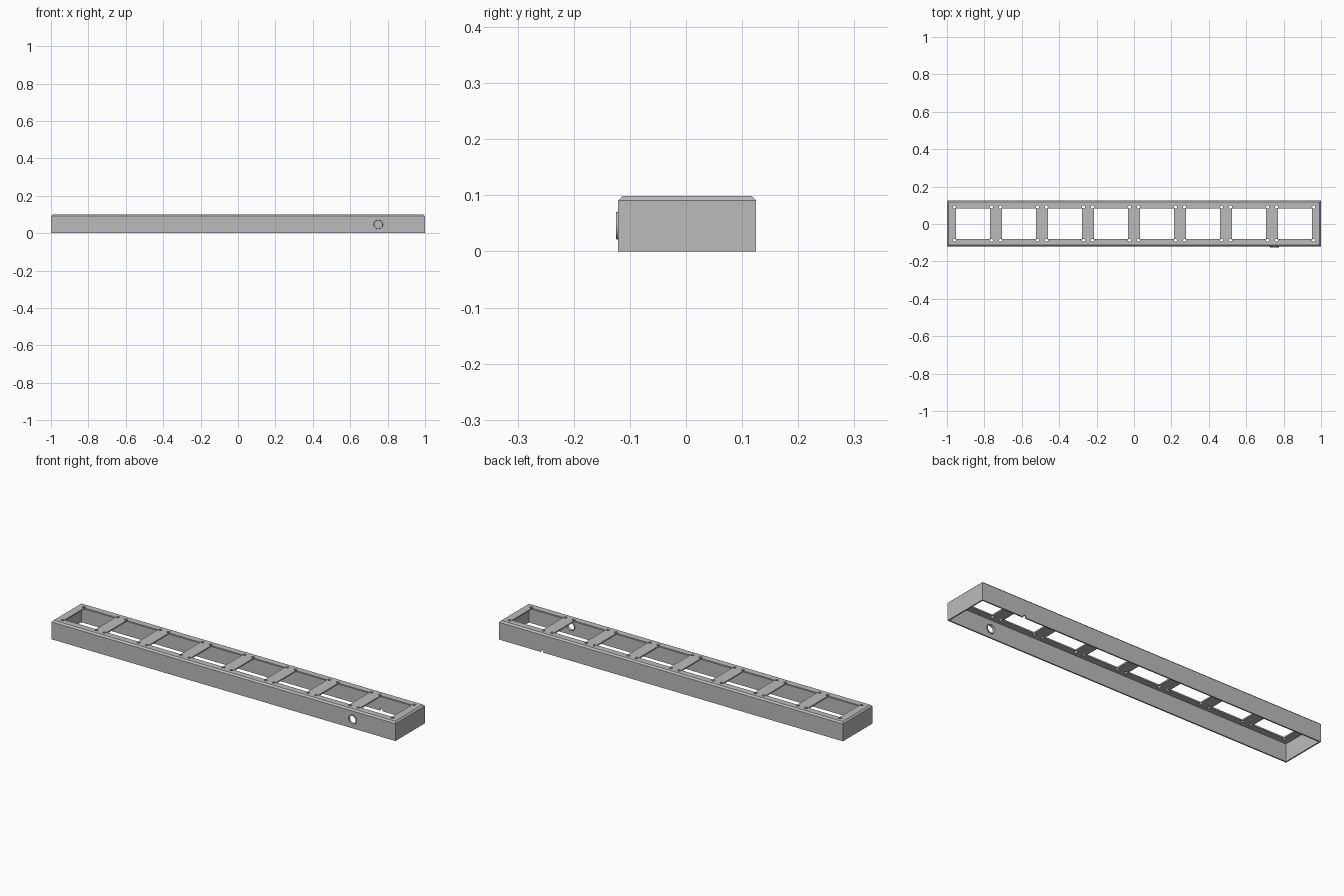
import bpy, bmesh, math
from mathutils import Matrix, Vector

old = bpy.data.objects.get("Cube")
if old:
    bpy.data.objects.remove(old, do_unlink=True)

LENGTH, BACK, FRONT, HEIGHT = 2.0, 0.125, -0.121, 0.099
MID_Y = (BACK + FRONT) / 2
WALL, CHAMFER = 0.007, 0.008
PITCH, OPEN_X, OPEN_Y = 0.246, 0.182, 0.164
PORT_X, PORT_Z = 0.75, 0.046

grey = bpy.data.materials.new("aluminium grey")
grey.use_nodes = True
grey.diffuse_color = (0.5, 0.5, 0.5, 1)
grey.node_tree.nodes["Principled BSDF"].inputs["Base Color"].default_value = (0.5, 0.5, 0.5, 1)


def add_box(bm, centre, size):
    mat = Matrix.Translation(centre) @ Matrix.Diagonal((*size, 1))
    return bmesh.ops.create_cube(bm, size=1, matrix=mat)["verts"]


def add_cylinder(bm, centre, radius, depth, axis="Z", sides=16):
    turn = Matrix.Rotation(math.pi / 2, 4, "X") if axis == "Y" else Matrix()
    bmesh.ops.create_cone(bm, cap_ends=True, segments=sides, radius1=radius, radius2=radius,
                          depth=depth, matrix=Matrix.Translation(centre) @ turn)


def finish(bm, name):
    bmesh.ops.recalc_face_normals(bm, faces=bm.faces)
    mesh = bpy.data.meshes.new(name)
    bm.to_mesh(mesh)
    bm.free()
    mesh.materials.append(grey)
    obj = bpy.data.objects.new(name, mesh)
    bpy.context.collection.objects.link(obj)
    return obj


# Outer block with chamfered top edges
bm = bmesh.new()
add_box(bm, (0, MID_Y, HEIGHT / 2), (LENGTH, BACK - FRONT, HEIGHT))
rim = [e for e in bm.edges if all(v.co.z > HEIGHT / 2 for v in e.verts)]
bmesh.ops.bevel(bm, geom=rim, offset=CHAMFER, segments=1, affect="EDGES")
housing = finish(bm, "channel_housing")

# Hollow underside
bm = bmesh.new()
inner_top = HEIGHT - WALL
add_box(bm, (0, MID_Y, inner_top / 2 - 0.05),
        (LENGTH - 2 * WALL, BACK - FRONT - 2 * WALL, inner_top + 0.1))
cavity = finish(bm, "cavity_cutter")

# Windows, screw holes, cable port and drain notch
bm = bmesh.new()
for i in range(8):
    x = (i - 3.5) * PITCH
    add_box(bm, (x, MID_Y, HEIGHT), (OPEN_X, OPEN_Y, 0.06))
    for sx in (-1, 1):
        for sy in (-1, 1):
            add_cylinder(bm, (x + sx * (OPEN_X / 2 + 0.008),
                              MID_Y + sy * (OPEN_Y / 2 + 0.007), HEIGHT), 0.008, 0.06)
add_cylinder(bm, (PORT_X, FRONT, PORT_Z), 0.022, 0.06, "Y", 32)
add_cylinder(bm, (PORT_X, BACK, 0.004), 0.008, 0.06, "Y")
openings = finish(bm, "opening_cutter")

for cutter in (cavity, openings):
    cutter.hide_render = True
    mod = housing.modifiers.new(cutter.name, "BOOLEAN")
    mod.operation, mod.solver, mod.object = "DIFFERENCE", "EXACT", cutter

# Bake the cuts and drop the cutters
bpy.context.view_layer.update()
cut = bpy.data.meshes.new_from_object(housing.evaluated_get(bpy.context.evaluated_depsgraph_get()))
housing.modifiers.clear()
housing.data = cut
for cutter in (cavity, openings):
    bpy.data.objects.remove(cutter, do_unlink=True)

# Flanged grommet lining the cable port, revolved around the y axis
bm = bmesh.new()
inside = FRONT + WALL
profile = [(0.021, -0.125), (0.024, -0.125), (0.025, FRONT), (0.0225, FRONT),
           (0.0225, inside), (0.025, inside), (0.024, inside + 0.004), (0.021, inside + 0.004)]
verts = [bm.verts.new((PORT_X + r, y, PORT_Z)) for r, y in profile]
edges = [bm.edges.new((verts[i], verts[i - 1])) for i in range(len(verts))]
bmesh.ops.spin(bm, geom=verts + edges, cent=(PORT_X, 0, PORT_Z), axis=(0, 1, 0),
               angle=math.tau, steps=32, use_merge=True)
bmesh.ops.remove_doubles(bm, verts=bm.verts, dist=0.0002)
grommet = finish(bm, "port_grommet")

for obj in (housing, grommet):
    bpy.ops.object.select_all(action="DESELECT")
    obj.select_set(True)
    bpy.context.view_layer.objects.active = obj
    bpy.ops.object.shade_smooth_by_angle(angle=math.radians(30))
